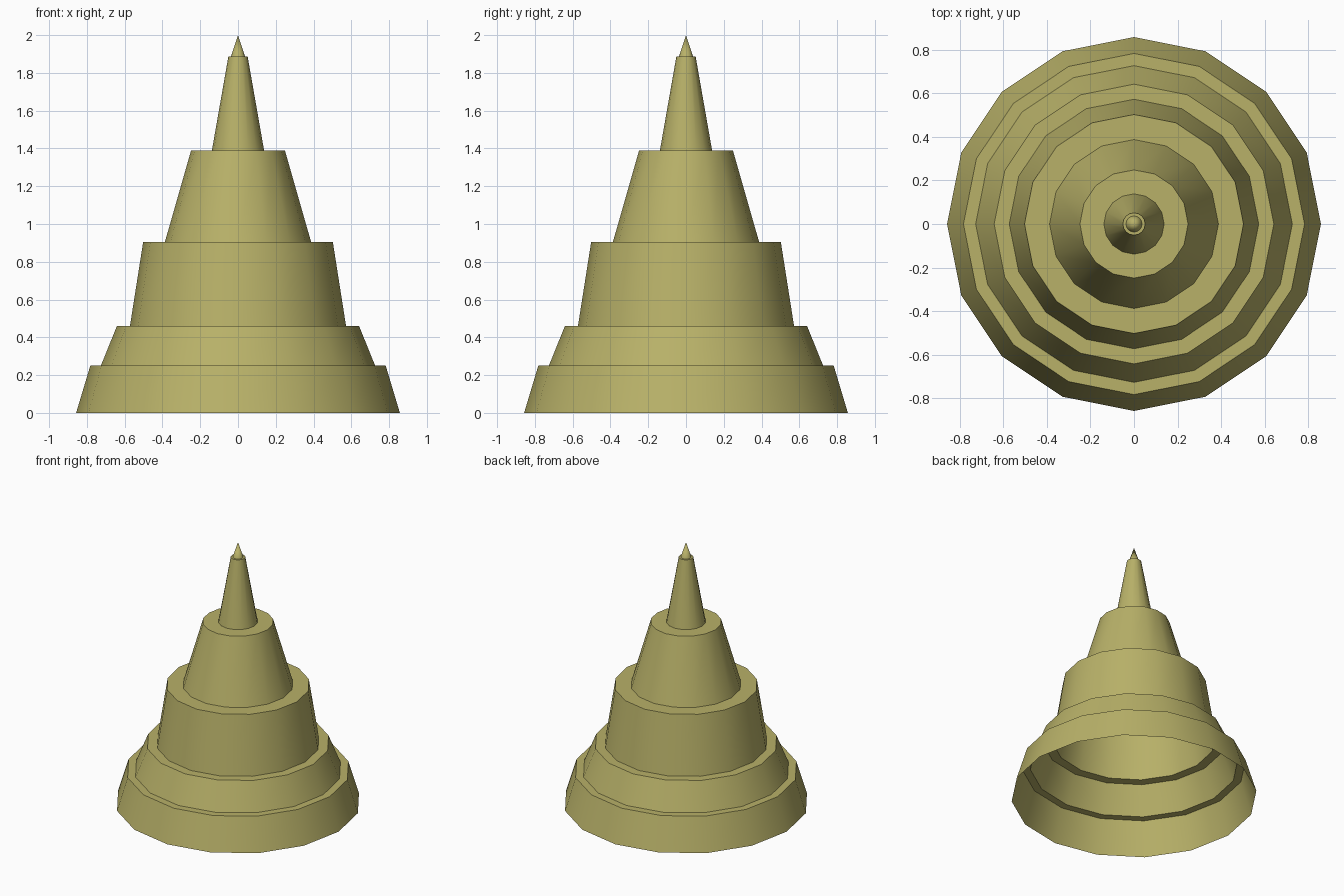
import bpy, bmesh, math

if "Cube" in bpy.data.objects:
    bpy.data.objects.remove(bpy.data.objects["Cube"])

SIDES = 16
# radius, height of the stepped outline, from the open base to the tip
PROFILE = [(0.857, 0), (0.782, 0.25), (0.726, 0.25), (0.641, 0.46),
           (0.572, 0.46), (0.502, 0.905), (0.387, 0.905), (0.248, 1.39),
           (0.138, 1.39), (0.051, 1.887), (0.037, 1.887)]

bm = bmesh.new()


def ring(r, z):
    return [bm.verts.new((r * math.cos(a), r * math.sin(a), z))
            for a in (2 * math.pi * i / SIDES for i in range(SIDES))]


# tiers and ledges
rings = [ring(r, z) for r, z in PROFILE]
for low, high in zip(rings, rings[1:]):
    for i in range(SIDES):
        j = (i + 1) % SIDES
        bm.faces.new((low[i], low[j], high[j], high[i]))

# pointed tip
tip = bm.verts.new((0, 0, 2))
for i in range(SIDES):
    bm.faces.new((rings[-1][i], rings[-1][(i + 1) % SIDES], tip))

mesh = bpy.data.meshes.new("stepped_cone")
bm.to_mesh(mesh)
bm.free()
cone = bpy.data.objects.new("stepped_cone", mesh)
bpy.context.collection.objects.link(cone)

# olive colour
mat = bpy.data.materials.new("olive")
mat.diffuse_color = (0.48, 0.44, 0.14, 1)
mat.use_nodes = True
mat.node_tree.nodes["Principled BSDF"].inputs["Base Color"].default_value = mat.diffuse_color
mesh.materials.append(mat)

# smooth walls, sharp steps
bpy.context.view_layer.objects.active = cone
cone.select_set(True)
bpy.ops.object.shade_smooth_by_angle(angle=math.radians(35))
